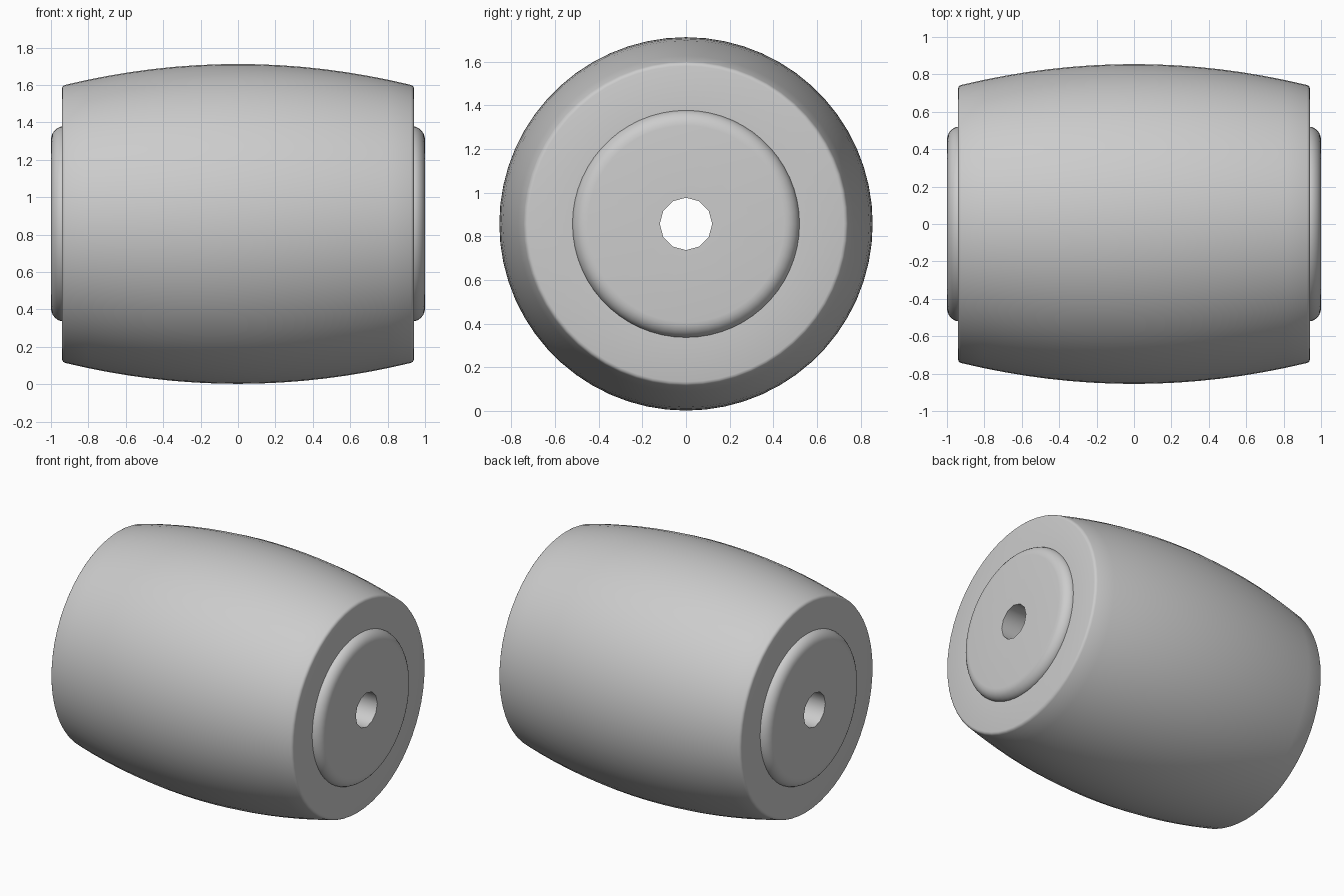
import bpy, bmesh, math

if "Cube" in bpy.data.objects:
    bpy.data.objects.remove(bpy.data.objects["Cube"])

CENTRE_Z = 0.857
SIDES = 60        # outer surface
BORE_SIDES = 12   # through hole

grey = bpy.data.materials.new("plain grey")
grey.diffuse_color = (0.604, 0.604, 0.604, 1)
grey.use_nodes = True
grey.node_tree.nodes["Principled BSDF"].inputs["Base Color"].default_value = grey.diffuse_color

bm = bmesh.new()


def ring(x, r, n=SIDES):
    """Circle of vertices around the x axis."""
    step = 2 * math.pi / n
    return [bm.verts.new((x, r * math.cos(i * step), r * math.sin(i * step)))
            for i in range(n)]


def bridge(a, b):
    """Join two rings of equal or divisible size."""
    n, m = len(a), len(b)
    k = n // m
    for i in range(n):
        p = b[(i + k // 2) // k % m]
        q = b[(i + 1 + k // 2) // k % m]
        quad = [a[i], a[(i + 1) % n], q, p]
        bm.faces.new(quad if p is not q else quad[:3])


# Half profile from the middle of the barrel out to the bore
half = []
for i in range(9):                                  # bulging barrel wall
    x = 0.925 * i / 8
    half.append((x, 0.855 - 0.112 * (x / 0.925) ** 2))
for deg in (55, 30, 0):                             # rounded end rim
    t = math.radians(deg)
    half.append((0.922 + 0.019 * math.cos(t), 0.723 + 0.019 * math.sin(t)))
half.append((0.941, 0.52))                          # foot of the raised hub
for deg in (15, 30, 45, 60, 75, 90):                # rounded hub shoulder
    t = math.radians(deg)
    half.append((0.93 + 0.07 * math.sin(t), 0.45 + 0.072 * math.cos(t)))

# Mirror the profile and revolve it
profile = [(-x, r) for x, r in reversed(half[1:])] + half
rings = [ring(x, r) for x, r in profile]
for a, b in zip(rings, rings[1:]):
    bridge(a, b)

# Hub end faces and through bore
bore = [ring(x, 0.12, BORE_SIDES) for x in (-1, 1)]
bridge(rings[0], bore[0])
bridge(rings[-1], bore[1])
bridge(bore[0], bore[1])

bmesh.ops.recalc_face_normals(bm, faces=bm.faces)
mesh = bpy.data.meshes.new("barrel_roller")
bm.to_mesh(mesh)
bm.free()
mesh.materials.append(grey)

roller = bpy.data.objects.new("barrel_roller", mesh)
roller.location.z = CENTRE_Z
bpy.context.collection.objects.link(roller)
bpy.context.view_layer.objects.active = roller
roller.select_set(True)
bpy.ops.object.shade_smooth_by_angle(angle=math.radians(40))
